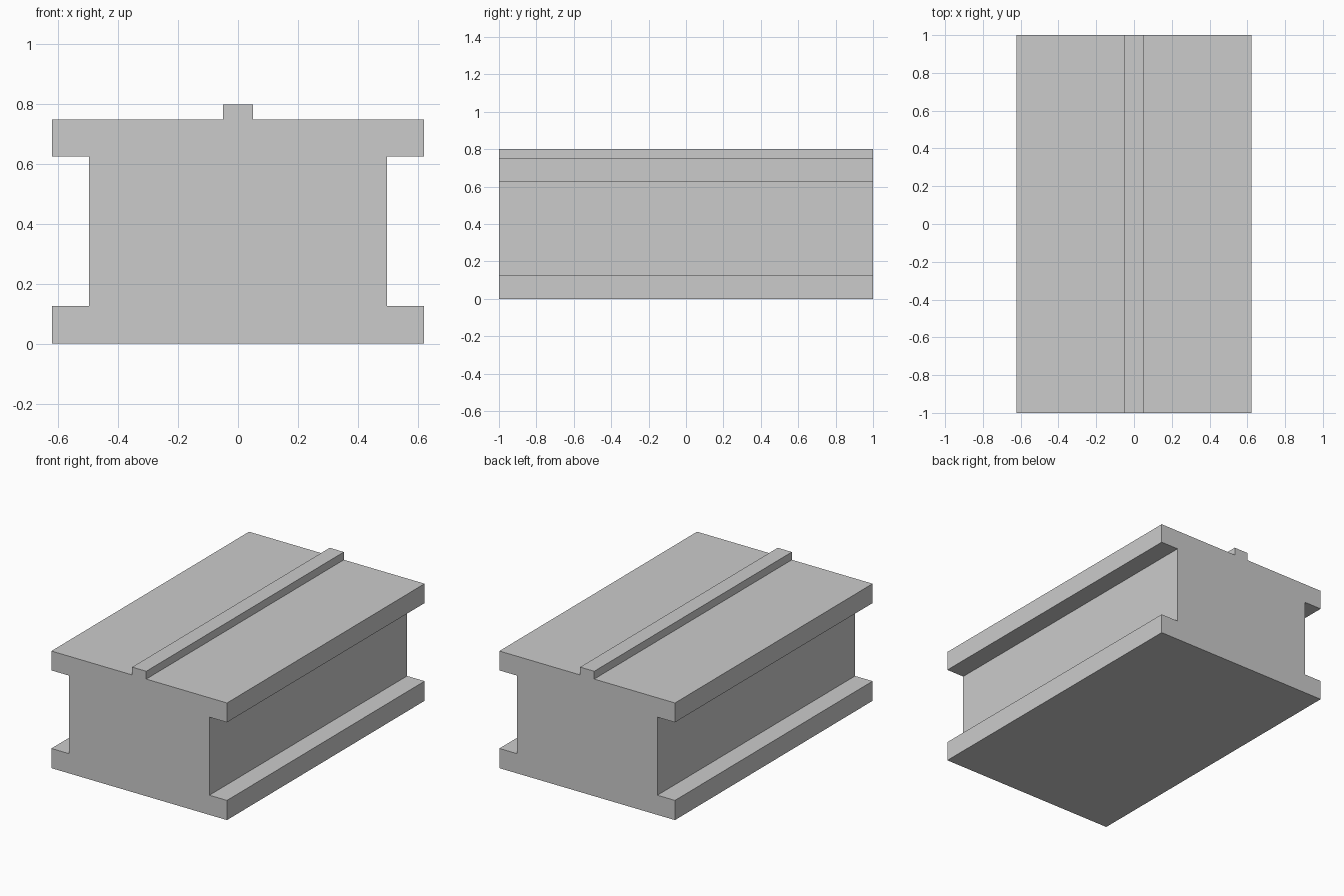
import bpy
import bmesh

if "Cube" in bpy.data.objects:
    bpy.data.objects.remove(bpy.data.objects["Cube"])

LENGTH = 2.0


def extrude_profile(name, right_half):
    """Mirror a right-half x/z outline (bottom to top) and extrude it along y."""
    outline = right_half + [(-x, z) for x, z in reversed(right_half)]
    bm = bmesh.new()
    face = bm.faces.new([bm.verts.new((x, -LENGTH / 2, z)) for x, z in outline])
    ext = bmesh.ops.extrude_face_region(bm, geom=[face])
    verts = [g for g in ext["geom"] if isinstance(g, bmesh.types.BMVert)]
    bmesh.ops.translate(bm, verts=verts, vec=(0, LENGTH, 0))
    bmesh.ops.recalc_face_normals(bm, faces=bm.faces)
    mesh = bpy.data.meshes.new(name)
    bm.to_mesh(mesh)
    bm.free()
    obj = bpy.data.objects.new(name, mesh)
    bpy.context.collection.objects.link(obj)
    return obj


# Beam with wide top and bottom flanges
extrude_profile("beam_body", [
    (0.622, 0.0), (0.622, 0.126), (0.498, 0.126),
    (0.498, 0.626), (0.622, 0.626), (0.622, 0.75),
])

# Narrow raised strip along the top
extrude_profile("top_strip", [(0.05, 0.75), (0.05, 0.8)])
